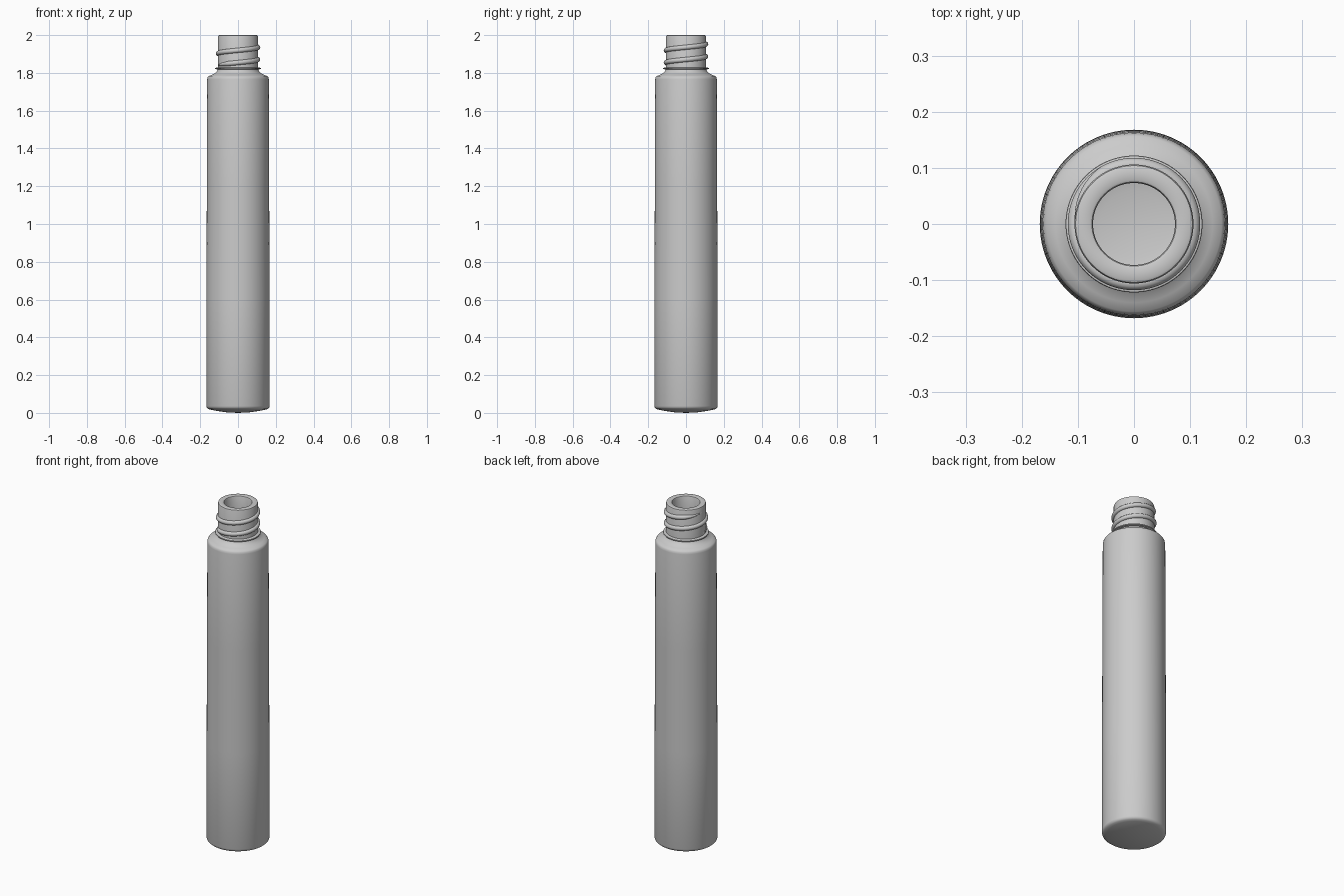
import bpy, bmesh, math

if "Cube" in bpy.data.objects:
    bpy.data.objects.remove(bpy.data.objects["Cube"])

SEGMENTS = 96


def shade(obj, degrees=35):
    bpy.ops.object.select_all(action='DESELECT')
    obj.select_set(True)
    bpy.context.view_layer.objects.active = obj
    bpy.ops.object.shade_smooth_by_angle(angle=math.radians(degrees))


def to_object(name, bm):
    bmesh.ops.recalc_face_normals(bm, faces=bm.faces)
    mesh = bpy.data.meshes.new(name)
    bm.to_mesh(mesh)
    bm.free()
    obj = bpy.data.objects.new(name, mesh)
    bpy.context.collection.objects.link(obj)
    return obj


def lathe(name, profile):
    """Revolve an (r, z) profile about the z axis."""
    bm = bmesh.new()
    verts = [bm.verts.new((r, 0, z)) for r, z in profile]
    edges = [bm.edges.new(pair) for pair in zip(verts, verts[1:])]
    bmesh.ops.spin(bm, geom=verts + edges, cent=(0, 0, 0), axis=(0, 0, 1),
                   angle=math.tau, steps=SEGMENTS)
    bmesh.ops.remove_doubles(bm, verts=bm.verts, dist=1e-5)
    obj = to_object(name, bm)
    shade(obj)
    return obj


# Hollow vial: outside from the bottom up, over the lip, then down the inside
outer = [(0, 0), (0.06, 0.003), (0.11, 0.010), (0.145, 0.017), (0.158, 0.021),
         (0.165, 0.027), (0.168, 0.036), (0.167, 0.60), (0.165, 1.20),
         (0.163, 1.766), (0.161, 1.776), (0.156, 1.783), (0.140, 1.789),
         (0.124, 1.797), (0.113, 1.807), (0.107, 1.818), (0.106, 1.830),
         (0.106, 1.993), (0.104, 1.998), (0.100, 2.0)]
inner = [(0.079, 2.0), (0.075, 1.998), (0.073, 1.993), (0.073, 1.81),
         (0.080, 1.79), (0.115, 1.765), (0.130, 1.74), (0.135, 0.075),
         (0.128, 0.060), (0.105, 0.047), (0.06, 0.037), (0, 0.033)]
lathe("vial_body", outer + inner)

# Thin collar below the thread
lathe("neck_collar", [(0.103, 1.818), (0.121, 1.820), (0.122, 1.823),
                      (0.121, 1.826), (0.103, 1.830)])

# Right-handed screw thread with tapering ends
TURNS, PITCH, TOP_Z, STEPS, RING = 2.0, 0.065, 1.968, 192, 12
bm = bmesh.new()
rings = []
for i in range(STEPS + 1):
    t = i / STEPS
    angle = math.pi + math.tau * TURNS * (t - 1)
    z = TOP_Z - PITCH * TURNS * (1 - t)
    size = 0.013 * max(0.1, min(1, t * 12, (1 - t) * 12))
    ring = []
    for k in range(RING):
        a = math.tau * k / RING
        r = 0.105 + size * math.cos(a)
        ring.append(bm.verts.new((r * math.cos(angle), r * math.sin(angle),
                                  z + size * math.sin(a))))
    rings.append(ring)
for a, b in zip(rings, rings[1:]):
    for k in range(RING):
        n = (k + 1) % RING
        bm.faces.new((a[k], a[n], b[n], b[k]))
bm.faces.new(rings[0])
bm.faces.new(rings[-1])
shade(to_object("screw_thread", bm), 50)
